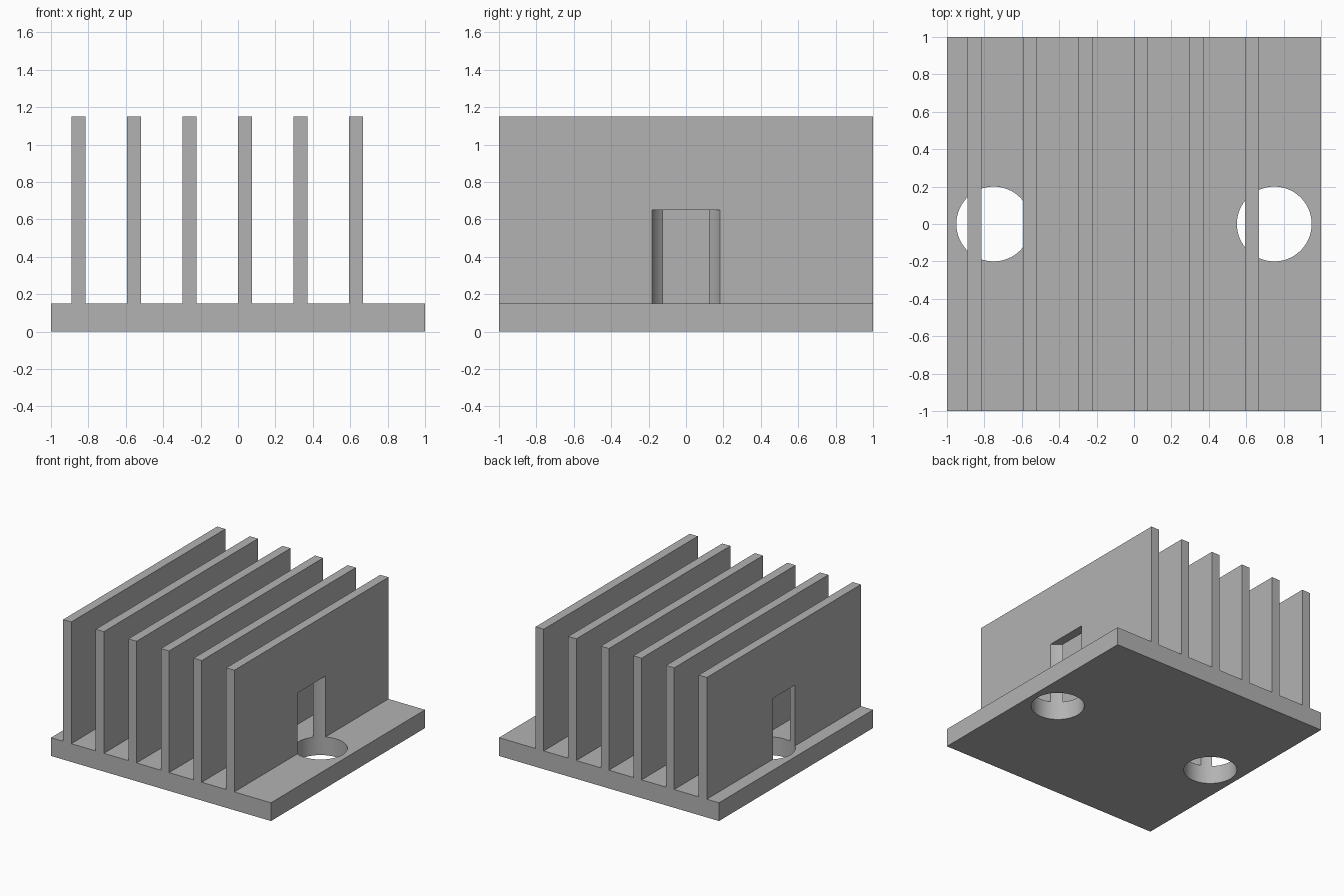
import bpy, bmesh, math

cube = bpy.data.objects.get("Cube")
if cube:
    bpy.data.objects.remove(cube, do_unlink=True)

BASE_TOP, FIN_TOP = 0.15, 1.15
FIN_COUNT, FIN_WIDTH, PITCH, FIRST_FIN = 6, 0.0741, 0.2965, -0.8895
HOLE_X, HOLE_RADIUS, HOLE_TOP = 0.75, 0.2, 0.65

grey = bpy.data.materials.new("aluminium grey")
grey.use_nodes = True
colour = (0.45, 0.45, 0.45, 1)
grey.diffuse_color = colour
grey.node_tree.nodes["Principled BSDF"].inputs["Base Color"].default_value = colour

# Comb-shaped profile: base plate with upright fins
profile = [(1, 0), (1, BASE_TOP)]
for i in reversed(range(FIN_COUNT)):
    left = FIRST_FIN + i * PITCH
    right = left + FIN_WIDTH
    profile += [(right, BASE_TOP), (right, FIN_TOP), (left, FIN_TOP), (left, BASE_TOP)]
profile += [(-1, BASE_TOP), (-1, 0)]

# Extrude the profile from front to back
bm = bmesh.new()
face = bm.faces.new([bm.verts.new((x, -1, z)) for x, z in profile])
extruded = bmesh.ops.extrude_face_region(bm, geom=[face])["geom"]
bmesh.ops.translate(bm, vec=(0, 2, 0),
                    verts=[v for v in extruded if isinstance(v, bmesh.types.BMVert)])
bmesh.ops.recalc_face_normals(bm, faces=bm.faces)
mesh = bpy.data.meshes.new("heat_sink")
bm.to_mesh(mesh)
bm.free()
mesh.materials.append(grey)
sink = bpy.data.objects.new("heat_sink", mesh)
bpy.context.collection.objects.link(sink)

# Screw holes with driver clearance through the neighbouring fins
bottom = -0.1
for side in (-1, 1):
    bpy.ops.mesh.primitive_cylinder_add(
        vertices=64, radius=HOLE_RADIUS, depth=HOLE_TOP - bottom,
        location=(side * HOLE_X, 0, (HOLE_TOP + bottom) / 2))
    cutter = bpy.context.object
    cutter.name = "hole_cutter"
    cutter.hide_render = True
    cutter.data.materials.append(grey)
    cut = sink.modifiers.new("screw hole", 'BOOLEAN')
    cut.operation = 'DIFFERENCE'
    cut.solver = 'EXACT'
    cut.object = cutter
    bpy.ops.object.select_all(action='DESELECT')
    sink.select_set(True)
    bpy.context.view_layer.objects.active = sink
    bpy.ops.object.modifier_apply(modifier=cut.name)
    bpy.data.objects.remove(cutter, do_unlink=True)

# Smooth hole walls, sharp corners
bpy.ops.object.shade_smooth_by_angle(angle=math.radians(30))
